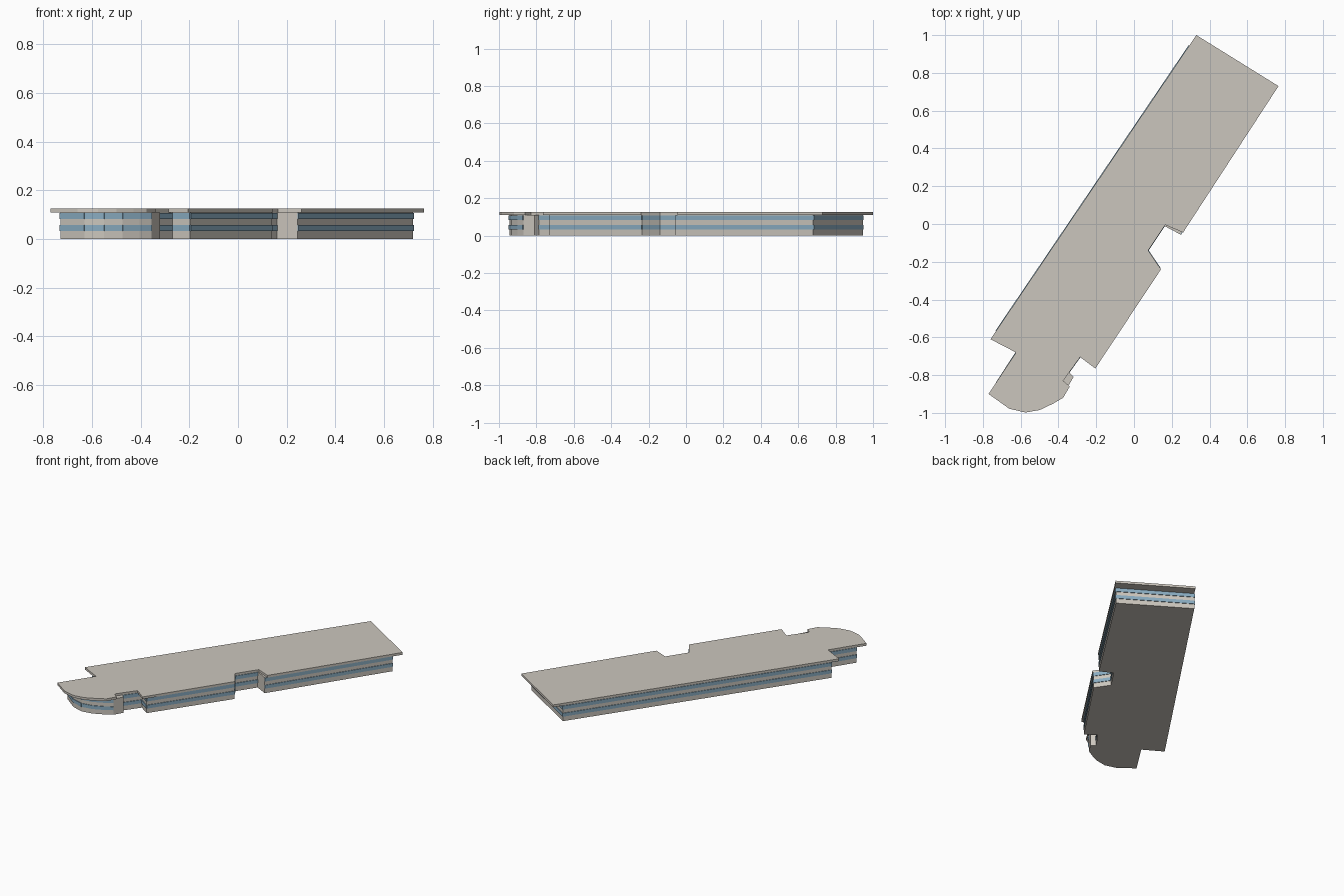
import bpy, bmesh
from mathutils import Vector

cube = bpy.data.objects.get("Cube")
if cube:
    bpy.data.objects.remove(cube, do_unlink=True)


def material(name, color):
    m = bpy.data.materials.new(name)
    m.use_nodes = True
    m.diffuse_color = (*color, 1)
    m.node_tree.nodes["Principled BSDF"].inputs["Base Color"].default_value = (*color, 1)
    return m


stone = material("warm_grey_stone", (0.60, 0.565, 0.51))
glass = material("blue_glass", (0.25, 0.41, 0.53))


def add_prism(bm, outline, z0, z1):
    """Extrude a flat outline between two heights."""
    face = bm.faces.new([bm.verts.new((x, y, z0)) for x, y in outline])
    top = bmesh.ops.extrude_face_region(bm, geom=[face])["geom"]
    verts = [v for v in top if isinstance(v, bmesh.types.BMVert)]
    bmesh.ops.translate(bm, verts=verts, vec=(0, 0, z1 - z0))


def finish(bm, name, mat):
    bmesh.ops.recalc_face_normals(bm, faces=bm.faces)
    mesh = bpy.data.meshes.new(name)
    bm.to_mesh(mesh)
    bm.free()
    mesh.materials.append(mat)
    obj = bpy.data.objects.new(name, mesh)
    bpy.context.collection.objects.link(obj)
    return obj


# Outlines run counter-clockwise from the back corner
roof_outline = [
    (0.33, 1.0), (-0.76, -0.61), (-0.625, -0.68), (-0.77, -0.9),
    (-0.66, -0.978), (-0.575, -0.998), (-0.50, -0.985), (-0.43, -0.952),
    (-0.375, -0.92), (-0.34, -0.86), (-0.375, -0.83), (-0.285, -0.705),
    (-0.205, -0.765), (0.143, -0.24), (0.075, -0.14), (0.165, -0.005),
    (0.26, -0.045), (0.765, 0.73)]
wall_outline = [
    (0.293, 0.945), (-0.73, -0.567), (-0.60, -0.643), (-0.73, -0.845),
    (-0.63, -0.922), (-0.55, -0.945), (-0.475, -0.932), (-0.405, -0.90),
    (-0.355, -0.87), (-0.32, -0.81), (-0.345, -0.785), (-0.27, -0.68),
    (-0.197, -0.73), (0.138, -0.235), (0.073, -0.14), (0.16, -0.01),
    (0.245, -0.055), (0.72, 0.68)]
blank_walls = {8, 9, 15}  # wall segments without windows

# Roof slab and body
bm = bmesh.new()
add_prism(bm, roof_outline, 0.109, 0.125)
finish(bm, "roof", stone)

bm = bmesh.new()
add_prism(bm, wall_outline, 0, 0.11)
finish(bm, "walls", stone)

# Two window bands made of thin plates on each wall segment
for name, z0, z1 in (("lower_window_band", 0.033, 0.057),
                     ("upper_window_band", 0.083, 0.108)):
    bm = bmesh.new()
    for i, start in enumerate(wall_outline):
        if i in blank_walls:
            continue
        a = Vector(start)
        b = Vector(wall_outline[(i + 1) % len(wall_outline)])
        d = (b - a).normalized()
        out = Vector((d.y, -d.x)) * 0.004
        add_prism(bm, [a - out * 0.5, a + out, b + out, b - out * 0.5], z0, z1)
    finish(bm, name, glass)
